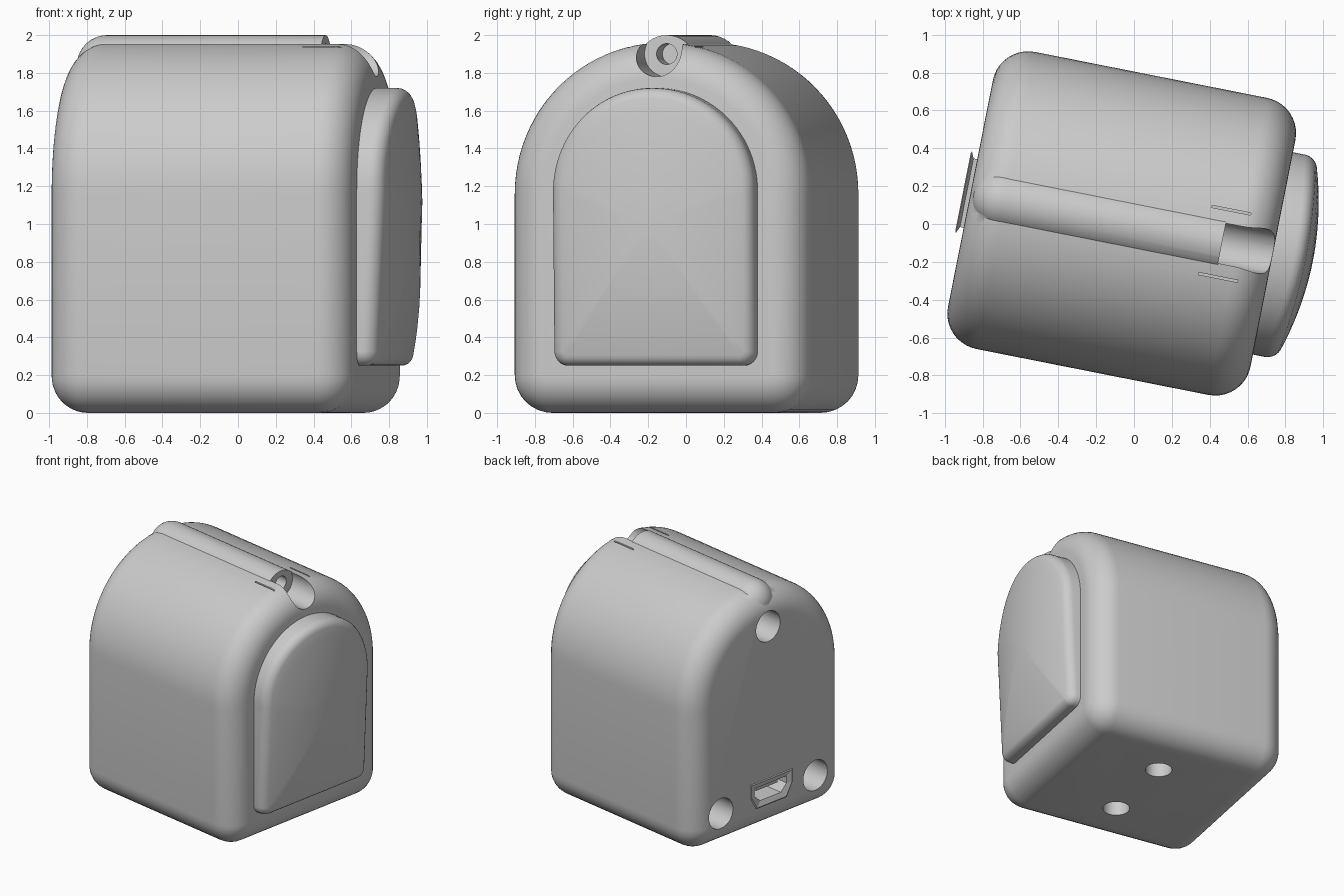
import bpy, bmesh
from math import cos, sin, pi, radians
from mathutils import Matrix, Vector

if "Cube" in bpy.data.objects:
    bpy.data.objects.remove(bpy.data.objects["Cube"])

# The whole device is turned slightly about the vertical axis
PLACE = Matrix.Translation((-0.065, 0.003, 0)) @ Matrix.Rotation(radians(-11.2), 4, 'Z')

grey = bpy.data.materials.new("plain grey")
grey.use_nodes = True
grey.diffuse_color = (0.6, 0.6, 0.6, 1)
grey.node_tree.nodes["Principled BSDF"].inputs["Base Color"].default_value = (0.6, 0.6, 0.6, 1)


def arc(cy, cz, r, start, end, n):
    return [(cy + r * cos(radians(start + (end - start) * i / n)),
             cz + r * sin(radians(start + (end - start) * i / n))) for i in range(n + 1)]


def arch(half, top, bottom, r, inset=0):
    """Round-topped outline with rounded lower corners."""
    a, h, c = half - inset, half - r, r - inset
    return (arc(0, top - half, a, 0, 180, 48)
            + arc(-h, bottom + r, c, 180, 270, 8)
            + arc(h, bottom + r, c, 270, 360, 8))


def circle(y, z, r, n=40):
    return arc(y, z, r, 0, 360, n)[:-1]


def loft(name, rings, shape=None):
    """Skin a list of (x, outline) rings, close both ends and place the part."""
    bm = bmesh.new()
    loops = [[bm.verts.new((x, y, z)) for y, z in pts] for x, pts in rings]
    for a, b in zip(loops, loops[1:]):
        for i in range(len(a)):
            j = (i + 1) % len(a)
            bm.faces.new((a[i], a[j], b[j], b[i]))
    bm.faces.new(loops[0])
    bm.faces.new(loops[-1])
    if shape:
        for v in bm.verts:
            v.co = shape(v.co)
    bmesh.ops.recalc_face_normals(bm, faces=bm.faces)
    mesh = bpy.data.meshes.new(name)
    bm.transform(PLACE)
    bm.to_mesh(mesh)
    bm.free()
    mesh.materials.append(grey)
    ob = bpy.data.objects.new(name, mesh)
    bpy.context.collection.objects.link(ob)
    return ob


def combine(target, tool, operation):
    tool.hide_render = True
    mod = target.modifiers.new("combine", 'BOOLEAN')
    mod.operation, mod.solver, mod.object = operation, 'EXACT', tool
    bpy.context.view_layer.objects.active = target
    bpy.ops.object.modifier_apply(modifier=mod.name)
    bpy.data.objects.remove(tool)


def drill(x0, x1, y, z, r):
    combine(body, loft("drill", [(x0, circle(y, z, r)), (x1, circle(y, z, r))]), 'DIFFERENCE')


def smooth(ob, angle):
    bpy.ops.object.select_all(action='DESELECT')
    ob.select_set(True)
    bpy.context.view_layer.objects.active = ob
    bpy.ops.object.shade_smooth_by_angle(angle=radians(angle))


# Arched housing with rounded ends
END, FILLET = 0.815, 0.19
steps = [pi / 2 * i / 10 for i in range(11)]
back = [(-END + FILLET * (1 - sin(t)), FILLET * (1 - cos(t))) for t in reversed(steps)]
profile = back + [(-x, d) for x, d in reversed(back)]
body = loft("housing", [(x, arch(0.8, 1.96, 0.0, 0.2, d)) for x, d in profile])

# Raised rib along the crown, domed at the back
RIB = 0.16
rib_rings = [(-0.64 - RIB * sin(t), circle(0, 1.84, RIB * cos(t))) for t in reversed(steps[:-1])]
rib = loft("rib", rib_rings + [(0.54, circle(0, 1.84, RIB))])
combine(body, rib, 'UNION')

# Screw notch at the crown with its pilot hole
drill(0.54, 1.0, 0, 1.9, 0.12)
drill(0.38, 0.6, 0, 1.9, 0.055)

# Screw holes in the back
for y, z in ((0, 1.67), (0.49, 0.28), (-0.49, 0.28)):
    drill(-1.0, -0.45, y, z, 0.125)


def box_rings(axis_range, ys, zs):
    pts = [(ys[0], zs[0]), (ys[1], zs[0]), (ys[1], zs[1]), (ys[0], zs[1])]
    return [(x, pts) for x in axis_range]


# Thin slits either side of the notch
for side in (-1, 1):
    slit = loft("slit", box_rings((0.45, 0.66), (side * 0.175, side * 0.187), (1.88, 2.1)))
    combine(body, slit, 'DIFFERENCE')

# Mounting holes underneath
for y in (-0.33, 0.33):
    hole = loft("mount", [(-0.2, circle(y, 0, 0.1)), (0.3, circle(y, 0, 0.1))],
                lambda c, y=y: Vector((0.03 + c.z, c.y, c.x)))
    combine(body, hole, 'DIFFERENCE')


def socket(k):
    """Tapered socket outline, wide at the top, grown by k."""
    w, h = 0.18 + k, 0.07 + k
    return [(w, 0.33 + h), (-w, 0.33 + h), (-w, 0.33),
            (-w + 0.06, 0.33 - h), (w - 0.06, 0.33 - h), (w, 0.33)]


# Socket recess and flared metal shell
combine(body, loft("recess", [(-1, socket(0)), (-0.5, socket(0))]), 'DIFFERENCE')
shell = loft("socket_shell", [(-0.55, socket(0.005)), (-0.835, socket(0.005)), (-0.85, socket(0.04)),
                              (-0.855, socket(0.03)), (-0.84, socket(-0.012)), (-0.6, socket(-0.012))])
tongue = loft("socket_tongue", box_rings((-0.8, -0.58), (-0.11, 0.11), (0.34, 0.37)))

# Domed front pad
FACE, EDGE = 0.975, 0.055
pad_rings = [(0.78, arch(0.545, 1.72, 0.25, 0.075))]
pad_rings += [(FACE + EDGE * sin(t), arch(0.545, 1.72, 0.25, 0.075, EDGE * (1 - cos(t))))
              for t in steps[::2]]
rim = pad_rings[-1][1]
for k in (0.9, 0.8, 0.65, 0.5, 0.35, 0.2, 0.08):
    pad_rings.append((FACE + EDGE, [(y * k, 1 + (z - 1) * k) for y, z in rim]))


def dome(c):
    drop = 0.09 * (c.y / 0.545) ** 2 + 0.05 * ((c.z - 1) / 0.74) ** 2 if c.x > 0.9 else 0
    return Vector((c.x - drop, c.y, c.z))


pad = loft("front_pad", pad_rings, dome)

for ob in (body, pad):
    smooth(ob, 35)
